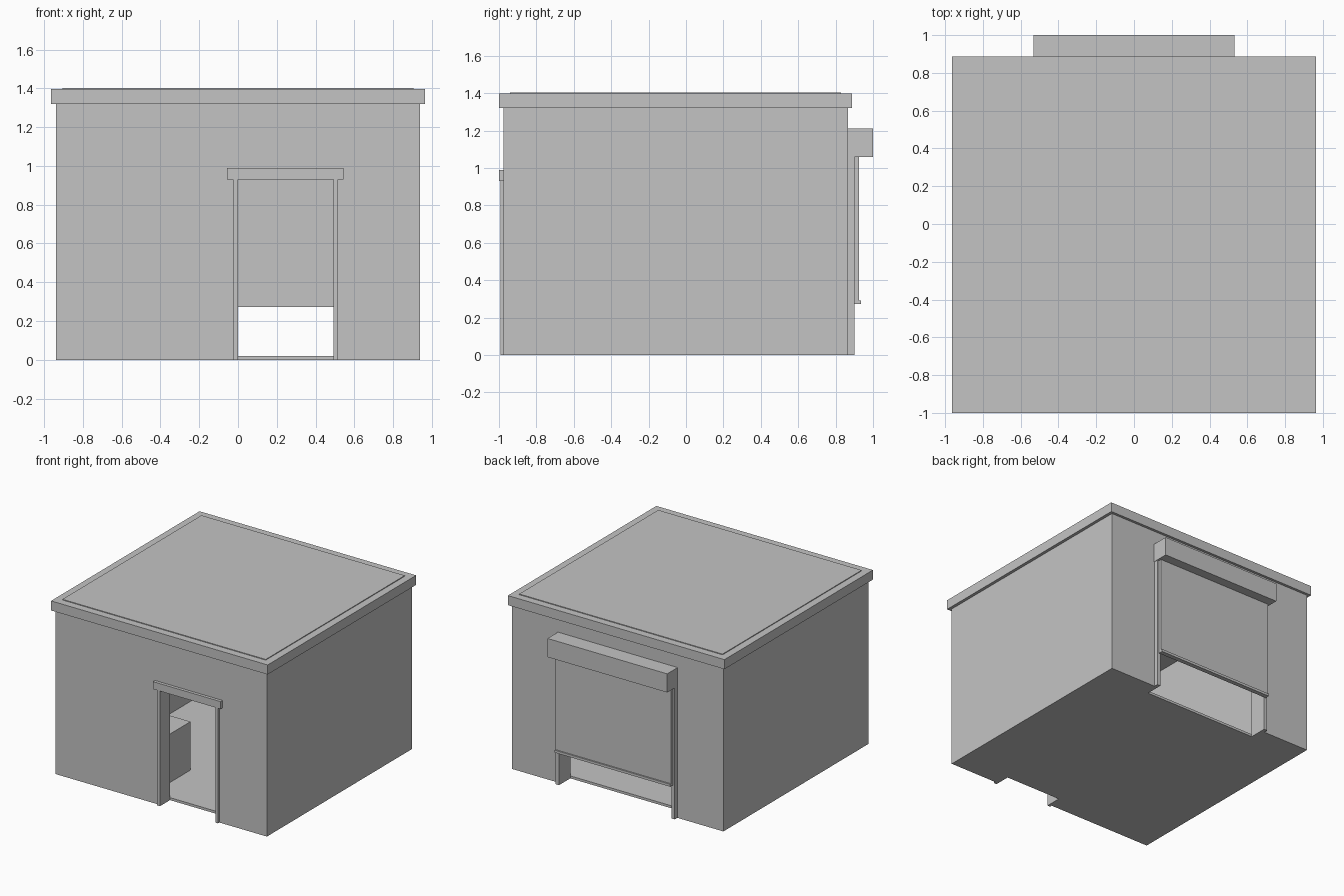
import bpy

if "Cube" in bpy.data.objects:
    bpy.data.objects.remove(bpy.data.objects["Cube"])

grey = bpy.data.materials.new("plain grey")
grey.diffuse_color = (0.55, 0.55, 0.55, 1)
grey.use_nodes = True
grey.node_tree.nodes["Principled BSDF"].inputs["Base Color"].default_value = grey.diffuse_color


def box(name, x, y, z):
    """Axis-aligned box given (min, max) along each axis."""
    bpy.ops.mesh.primitive_cube_add(size=1)
    ob = bpy.context.object
    ob.name = name
    for v in ob.data.vertices:
        for i, (lo, hi) in enumerate((x, y, z)):
            v.co[i] = lo if v.co[i] < 0 else hi
    ob.data.materials.append(grey)
    return ob


def cut(target, name, x, y, z):
    """Subtract a hidden box from the target."""
    c = box(name, x, y, z)
    c.hide_render = True
    c.hide_set(True)
    c.display_type = 'WIRE'
    m = target.modifiers.new(name, 'BOOLEAN')
    m.operation = 'DIFFERENCE'
    m.solver = 'EXACT'
    m.object = c


# Walls: a hollow shell with a doorway and a wide shutter opening
walls = box("walls", (-0.94, 0.94), (-0.975, 0.867), (0, 1.32))
cut(walls, "room_cutter", (-0.83, 0.83), (-0.865, 0.757), (-0.1, 1.42))
cut(walls, "door_cutter", (0, 0.493), (-1.1, -0.8), (-0.1, 0.93))
cut(walls, "shutter_cutter", (-0.5, 0.5), (0.7, 1.0), (-0.1, 1.1))

# Floor and low counter in the front left corner
box("floor", (-0.83, 0.83), (-0.865, 0.757), (0, 0.02))
box("counter", (-0.83, -0.15), (-0.865, -0.39), (0.02, 0.41))

# Roof slab with slightly raised panel
box("roof_trim", (-0.964, 0.964), (-1.0, 0.888), (1.32, 1.397))
box("roof_panel", (-0.905, 0.905), (-0.94, 0.828), (1.397, 1.403))

# Door surround
for side, x in (("left", (-0.025, 0)), ("right", (0.493, 0.517))):
    box("door_post_" + side, x, (-0.993, -0.975), (0, 0.93))
box("door_lintel", (-0.056, 0.545), (-1.0, -0.975), (0.93, 0.99))

# Roller shutter, half open, on two guide rails
for side, x in (("left", (-0.53, -0.5)), ("right", (0.5, 0.53))):
    box("shutter_rail_" + side, x, (0.867, 0.9), (0, 1.06))
box("shutter_curtain", (-0.515, 0.515), (0.9, 0.925), (0.29, 1.06))
box("shutter_bottom_bar", (-0.515, 0.515), (0.9, 0.936), (0.272, 0.292))
box("shutter_housing", (-0.533, 0.533), (0.867, 1.0), (1.06, 1.21))
